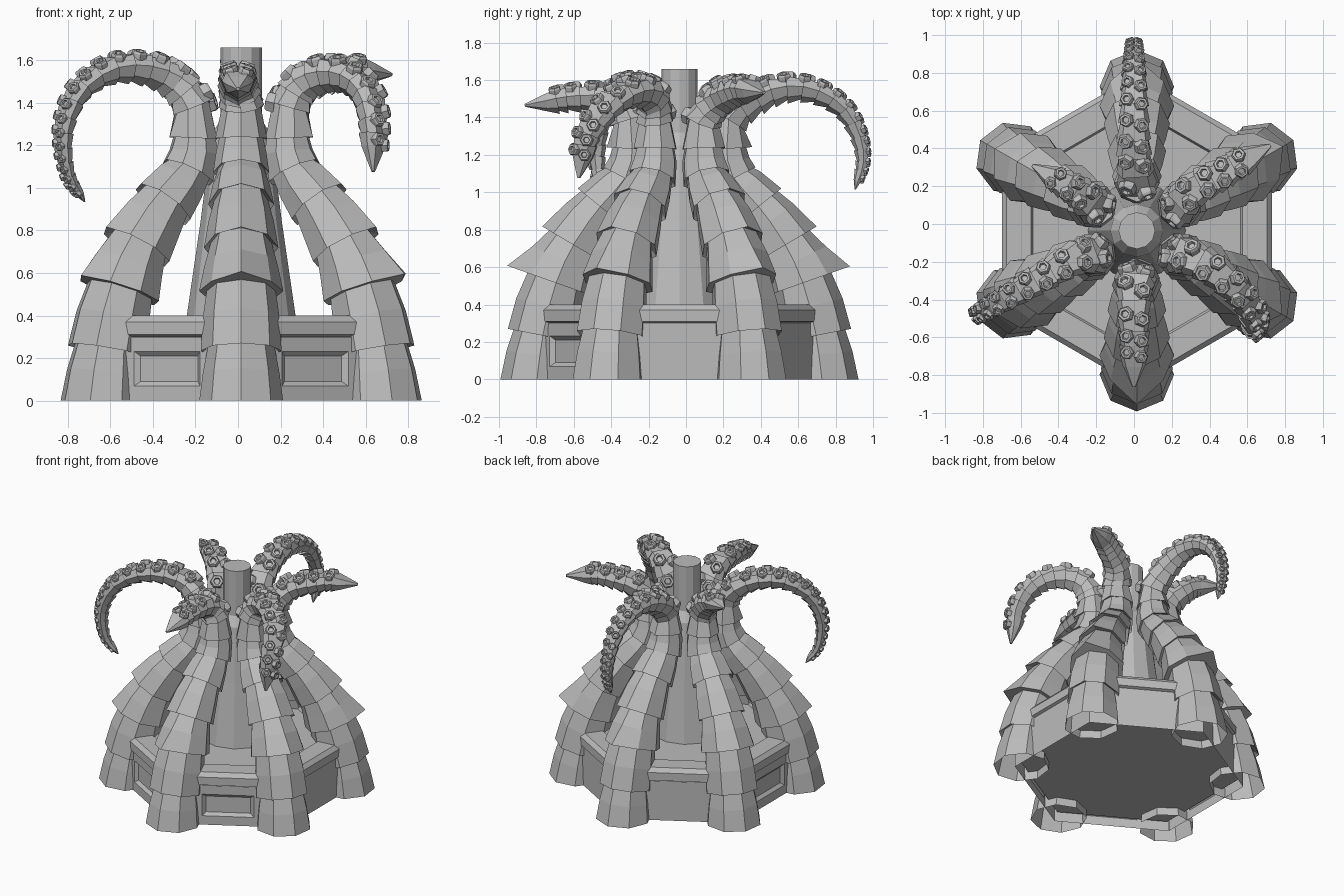
import bpy, bmesh
from math import cos, sin, pi, radians
from mathutils import Vector, Matrix

cube = bpy.data.objects.get("Cube")
if cube:
    bpy.data.objects.remove(cube)

grey = bpy.data.materials.new("stone_grey")
grey.use_nodes = True
grey.diffuse_color = (0.5, 0.5, 0.5, 1)
grey.node_tree.nodes["Principled BSDF"].inputs["Base Color"].default_value = (0.5, 0.5, 0.5, 1)

# The plinth and column stand slightly off the middle of the whole
CENTRE = Vector((0.015, -0.035, 0))


def skin(bm, loops, cap_end=True):
    """Bridge a list of closed point loops with quads."""
    rows = [[bm.verts.new(p) for p in loop] for loop in loops]
    n = len(rows[0])
    for a, b in zip(rows, rows[1:]):
        for k in range(n):
            m = (k + 1) % n
            bm.faces.new((a[k], a[m], b[m], b[k]))
    if cap_end:
        bm.faces.new(rows[-1])


def finish(name, bm):
    mesh = bpy.data.meshes.new(name)
    bmesh.ops.recalc_face_normals(bm, faces=bm.faces)
    bm.to_mesh(mesh)
    bm.free()
    mesh.materials.append(grey)
    obj = bpy.data.objects.new(name, mesh)
    obj.location = CENTRE
    bpy.context.collection.objects.link(obj)


def circle(radius, z, sides, turn=0.0):
    return [Vector((radius * cos(turn + 2 * pi * k / sides),
                    radius * sin(turn + 2 * pi * k / sides), z)) for k in range(sides)]


def hexagon(apothem, z):
    return circle(apothem / cos(pi / 6), z, 6, pi / 6)


# Overhanging ledge with a sunken floor, and a raised underside
bm = bmesh.new()
skin(bm, [hexagon(a, z) for a, z in ((0.69, 0.30), (0.715, 0.31), (0.715, 0.37),
                                     (0.69, 0.40), (0.56, 0.40), (0.55, 0.38))])
finish("ledge", bm)
bm = bmesh.new()
skin(bm, [hexagon(0.672, 0.06)])
bmesh.ops.reverse_faces(bm, faces=bm.faces)
finish("underside", bm)

# Six plinth walls, three of them with a recessed panel
CORNERS = ((-1, -1), (1, -1), (1, 1), (-1, 1))
for number, angle in enumerate((-120, -60, 0, 60, 120, 180)):
    turn = Matrix.Rotation(radians(angle), 3, 'Z')
    rects = [(0.402, 0.15, 0.697)]
    if angle in (-120, -60, 180):
        rects += [(0.18, 0.082, 0.697), (0.155, 0.06, 0.677)]
    bm = bmesh.new()
    skin(bm, [[turn @ Vector((d, w * i, 0.15 + h * j)) for i, j in CORNERS]
              for w, h, d in rects])
    finish(f"wall_{number + 1}", bm)

# Central cone rising into a straight pipe
bm = bmesh.new()
column = [(0.26, 0.37), (0.19, 0.85), (0.14, 1.25), (0.097, 1.32), (0.097, 1.66)]
skin(bm, [circle(r, z, 12) for r, z in column])
finish("central_column", bm)

# Shared lower path of every tentacle: distance from the column, height, radius
LOWER = [(0.762, 0, 0.197), (0.726, 0.26, 0.19), (0.66, 0.515, 0.198), (0.555, 0.74, 0.175),
         (0.41, 0.94, 0.155), (0.28, 1.09, 0.132), (0.252, 1.25, 0.122), (0.262, 1.40, 0.11)]

# Upper curls: direction, armour spike, tip radius,
# then distance from the middle, height and sideways bend
CURLS = {
    "back": (90, 1.35, 0.03, [(0.38, 1.52, 0), (0.55, 1.57, 0), (0.72, 1.54, 0),
                              (0.86, 1.44, 0), (0.935, 1.29, 0), (0.95, 1.16, 0),
                              (0.92, 1.06, 0)]),
    "front_right": (210, 1.12, 0.028, [(0.36, 1.52, 0), (0.52, 1.575, 0), (0.70, 1.565, 0),
                                       (0.86, 1.47, 0), (0.94, 1.32, 0), (0.95, 1.18, 0),
                                       (0.92, 1.05, 0), (0.86, 0.97, 0)]),
    "front": (270, 1.4, 0.072, [(0.36, 1.49, 0), (0.50, 1.52, 0), (0.65, 1.51, 0),
                                (0.75, 1.49, 0)]),
    "front_left": (330, 1.22, 0.072, [(0.36, 1.51, 0), (0.50, 1.55, 0), (0.65, 1.52, -0.03),
                                      (0.76, 1.43, -0.08), (0.82, 1.30, -0.14),
                                      (0.83, 1.19, -0.16)]),
    "back_left": (30, 1.25, 0.078, [(0.36, 1.50, 0), (0.50, 1.54, 0), (0.62, 1.56, 0),
                                    (0.71, 1.55, 0)]),
    "back_right": (150, 1.12, 0.07, [(0.34, 1.51, 0), (0.43, 1.56, 0), (0.51, 1.57, 0)]),
}


def spline(points, t):
    """Smooth point at parameter t along the path."""
    i = min(int(t), len(points) - 2)
    f = t - i
    p1, p2 = points[i], points[i + 1]
    p0 = points[i - 1] if i else p1 * 2 - p2
    p3 = points[i + 2] if i + 2 < len(points) else p2 * 2 - p1
    return 0.5 * (2 * p1 + (p2 - p0) * f + (2 * p0 - 5 * p1 + 4 * p2 - p3) * f * f
                  + (3 * p1 - p0 - 3 * p2 + p3) * f ** 3)


def frame(points, t):
    """Position, tangent, ridge direction and sideways direction."""
    end = len(points) - 1
    tangent = (spline(points, min(t + 0.1, end)) - spline(points, max(t - 0.1, 0))).normalized()
    side = Vector((0, 1, 0))
    side = (side - tangent * side.dot(tangent)).normalized()
    return spline(points, t), tangent, side.cross(tangent), side


def ring(points, t, radius, slide=0.0, spike=1.0, flat=False):
    """Eight-sided cross-section; the sucker side is flattened on the curl."""
    pos, tangent, ridge, side = frame(points, t)
    loop = []
    for k in range(8):
        c, s = cos(k * pi / 4), sin(k * pi / 4)
        out = c * (spike if k == 0 else 1)
        if flat:
            out = max(out, -0.6)
        p = pos + ridge * out * radius + side * s * radius - tangent * slide
        if t == 0:
            p.z = 0
        loop.append(p)
    return loop


def add_sucker(bm, pos, axis, radius, turn):
    """Hexagonal cup with a recessed middle."""
    rot = axis.to_track_quat('Z', 'Y').to_matrix()
    cup = ((1.0, -0.4), (1.0, 0.25), (0.85, 0.5), (0.52, 0.5), (0.42, 0.15))
    skin(bm, [[turn @ (pos + rot @ p) for p in circle(radius * r, radius * h, 6)]
              for r, h in cup])


for name, (angle, barb, tip, curl) in CURLS.items():
    turn = Matrix.Rotation(radians(angle), 3, 'Z')
    shift = turn.transposed() @ CENTRE
    points = [Vector((r, 0, z)) for r, z, _ in LOWER]
    points += [Vector((r, s, z)) - shift for r, z, s in curl]
    last, base = len(points) - 1, len(LOWER) - 1

    def radius_at(t):
        if t < base:
            i = int(t)
            return LOWER[i][2] + (LOWER[i + 1][2] - LOWER[i][2]) * (t - i)
        return 0.107 + (tip - 0.107) * (t - base) / (last - base)

    # Overlapping armour segments: wide lower rim, narrower top
    stops = list(range(base)) + [base + k * 0.5 for k in range((last - base) * 2 + 1)]
    loops = []
    for a, b in zip(stops, stops[1:]):
        curled = a >= base - 1
        spike = {2: barb, 3: 1.1}.get(a, 1.12 if curled else 1.0)
        slide = 0.0 if a in (0, 2) else 0.14 * radius_at(a)
        loops.append(ring(points, a, radius_at(a), slide, spike, curled))
        if not curled:
            mid = (a + b) / 2
            loops.append(ring(points, mid, radius_at(mid) * 0.93, 0, 1 + (spike - 1) * 0.25))
        loops.append(ring(points, b, radius_at(b) * 0.82, 0, 1, curled))
    pos, tangent, ridge, side = frame(points, last)
    point = pos + tangent * tip * 1.6
    loops.append([point + (p - pos) * 0.15 for p in loops[-1]])
    bm = bmesh.new()
    skin(bm, [[turn @ p for p in loop] for loop in loops])
    finish(f"{name}_tentacle", bm)

    # Two rows of suckers along the flat side
    bm = bmesh.new()
    t = base - 0.1
    while t < last:
        pitch = (spline(points, min(t + 0.2, last)) - spline(points, t - 0.2)).length / 0.4
        step = max(1.15 * radius_at(t), 0.045) / max(pitch, 0.05)
        for sign in (-1, 1):
            u = min(t + (step * 0.25 if sign > 0 else 0), last)
            pos, tangent, ridge, side = frame(points, u)
            r = radius_at(u)
            axis = (side * sign * 0.35 - ridge).normalized()
            add_sucker(bm, pos - ridge * r * 0.56 + side * sign * r * 0.47, axis,
                       max(r * 0.46, 0.02), turn)
        t += step
    finish(f"{name}_suckers", bm)
